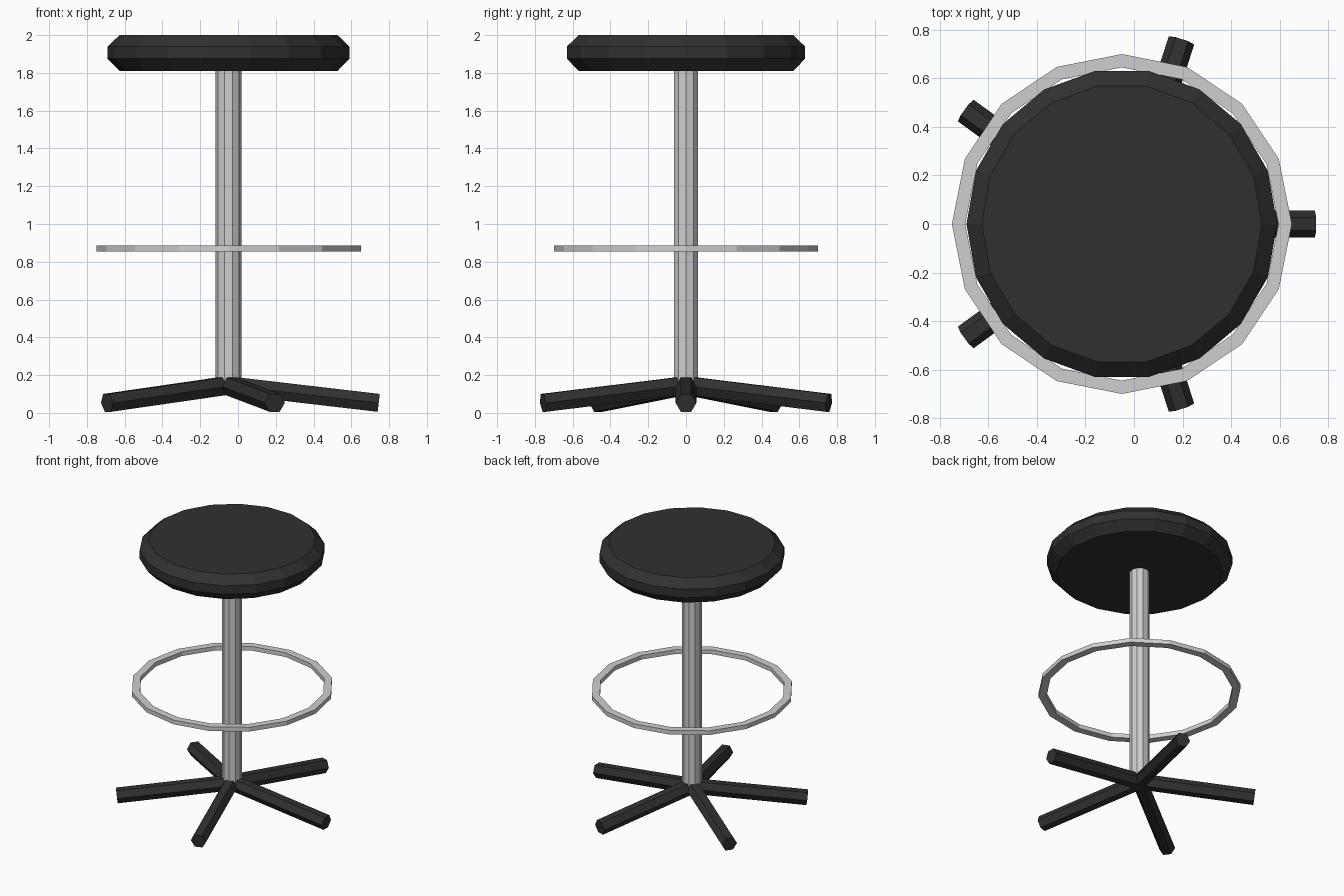
import bpy, bmesh, math
from mathutils import Matrix, Vector

cube = bpy.data.objects.get("Cube")
if cube:
    bpy.data.objects.remove(cube, do_unlink=True)

AXIS_X = -0.05  # the stool's central axis


def make_material(name, value):
    mat = bpy.data.materials.new(name)
    mat.use_nodes = True
    colour = (value, value, value, 1)
    mat.diffuse_color = colour
    mat.node_tree.nodes["Principled BSDF"].inputs["Base Color"].default_value = colour
    return mat


black = make_material("black", 0.03)
steel = make_material("steel grey", 0.62)


def finish(name, bm, mat):
    bmesh.ops.recalc_face_normals(bm, faces=bm.faces)
    mesh = bpy.data.meshes.new(name)
    bm.to_mesh(mesh)
    bm.free()
    mesh.materials.append(mat)
    obj = bpy.data.objects.new(name, mesh)
    obj.location.x = AXIS_X
    bpy.context.collection.objects.link(obj)
    return obj


def lathe(name, profile, sides, mat, closed=False):
    """Turn (radius, height) points round the axis; cap the ends unless closed."""
    bm = bmesh.new()
    rings = []
    for r, z in profile:
        angles = [math.tau * i / sides for i in range(sides)]
        rings.append([bm.verts.new((r * math.cos(a), r * math.sin(a), z)) for a in angles])
    pairs = list(zip(rings, rings[1:]))
    if closed:
        pairs.append((rings[-1], rings[0]))
    else:
        bm.faces.new(rings[0])
        bm.faces.new(rings[-1])
    for low, high in pairs:
        for i in range(sides):
            j = (i + 1) % sides
            bm.faces.new((low[i], low[j], high[j], high[i]))
    return finish(name, bm, mat)


# Bevelled round seat
lathe("seat", [(0.577, 1.81), (0.64, 1.875), (0.64, 1.94), (0.577, 2.0)], 18, black)

# Central post
lathe("post", [(0.068, 0.17), (0.068, 1.82)], 10, steel)

# Flat foot ring
lathe("foot_ring", [(0.645, 0.855), (0.70, 0.855), (0.70, 0.887), (0.645, 0.887)],
      16, steel, closed=True)

# Five sloping hexagonal legs
start, end = Vector((0, 0, 0.146)), Vector((0.795, 0, 0.053))
run = end - start
tilt = math.atan2(-run.z, run.x)
for n in range(5):
    bm = bmesh.new()
    bmesh.ops.create_cone(bm, cap_ends=True, segments=6, radius1=0.055,
                          radius2=0.055, depth=run.length)
    # Stand the hexagon with a flat side up, lay it along x, then tilt it down
    place = (Matrix.Rotation(math.tau * n / 5, 4, "Z")
             @ Matrix.Translation((start + end) / 2)
             @ Matrix.Rotation(math.pi / 2 + tilt, 4, "Y"))
    spin = Matrix.Rotation(math.pi / 2, 4, "Z")
    first = bm.verts[:][0].co
    # Point a corner of the hexagon sideways
    spin = Matrix.Rotation(math.pi / 2 - math.atan2(first.y, first.x), 4, "Z")
    bm.transform(place @ spin)
    finish(f"leg_{n + 1}", bm, black)
